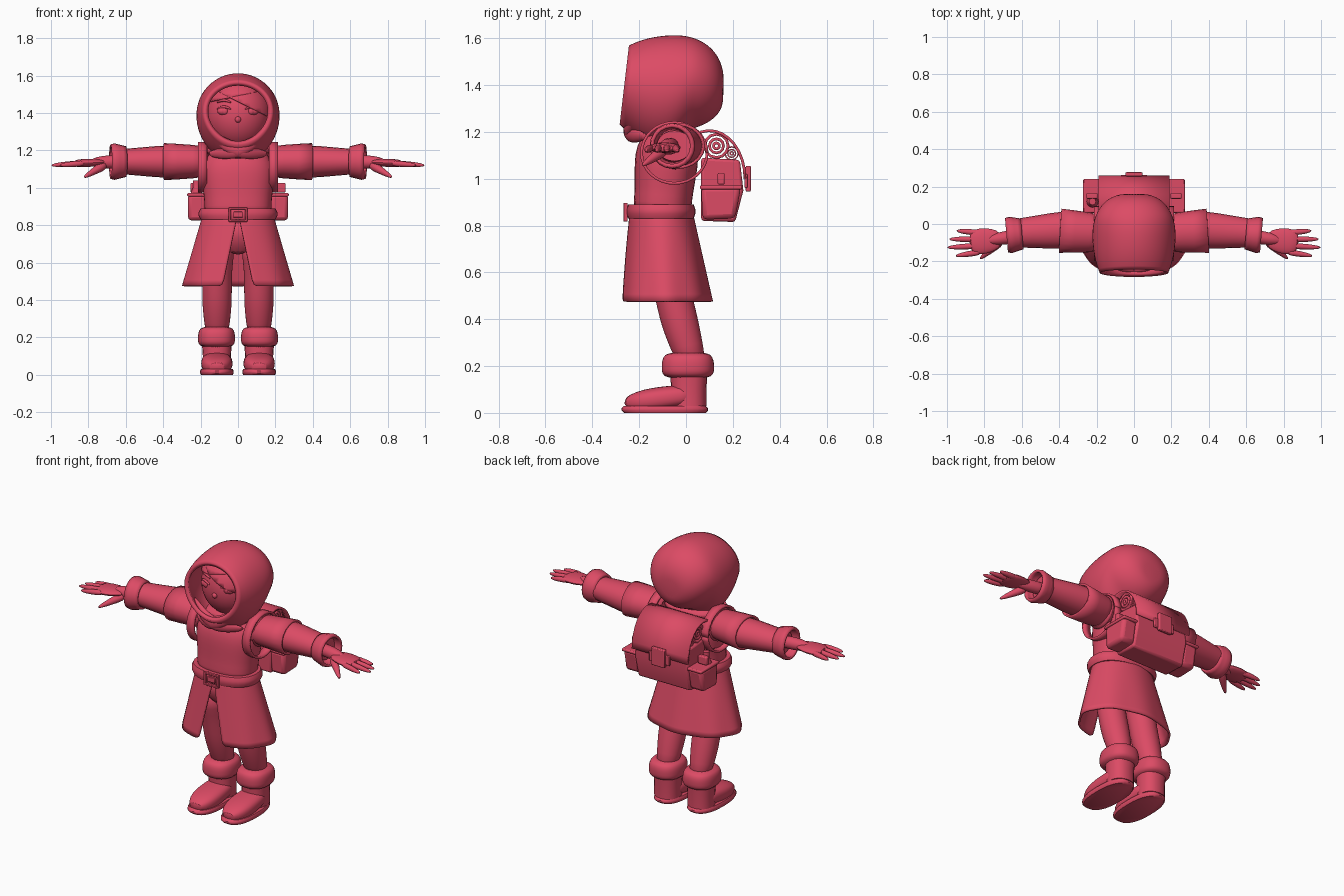
import bpy, bmesh, math
from mathutils import Vector

cube = bpy.data.objects.get("Cube")
if cube:
    bpy.data.objects.remove(cube, do_unlink=True)

red = bpy.data.materials.new("rose_red")
red.use_nodes = True
red.diffuse_color = (.72, .07, .13, 1)
red.node_tree.nodes["Principled BSDF"].inputs["Base Color"].default_value = red.diffuse_color


def finish(name, bm, mirror=False, smooth=0, thick=0, offset=0, bevel=0):
    """Turn a bmesh into a shaded object with its modifiers."""
    bmesh.ops.recalc_face_normals(bm, faces=bm.faces)
    mesh = bpy.data.meshes.new(name)
    bm.to_mesh(mesh)
    bm.free()
    mesh.materials.append(red)
    ob = bpy.data.objects.new(name, mesh)
    bpy.context.collection.objects.link(ob)
    if mirror:
        ob.modifiers.new("mirror", 'MIRROR').use_mirror_merge = False
    if smooth:
        modifier = ob.modifiers.new("smooth", 'SUBSURF')
        modifier.levels = modifier.render_levels = smooth
    if thick:
        modifier = ob.modifiers.new("thickness", 'SOLIDIFY')
        modifier.thickness, modifier.offset = thick, offset
    if bevel:
        modifier = ob.modifiers.new("bevel", 'BEVEL')
        modifier.width, modifier.segments = bevel, 2
    bpy.ops.object.select_all(action='DESELECT')
    ob.select_set(True)
    bpy.context.view_layer.objects.active = ob
    bpy.ops.object.shade_smooth_by_angle(angle=math.radians(45))


def skin(bm, rings, closed=True):
    """Join successive rings of points with quads."""
    rows = [[bm.verts.new(point) for point in ring] for ring in rings]
    count = len(rows[0])
    for low, high in zip(rows, rows[1:]):
        for i in range(count if closed else count - 1):
            j = (i + 1) % count
            bm.faces.new((low[i], low[j], high[j], high[i]))
    return rows


def tube(name, start, end, radii, flat=1, power=2, bow=(0, 0, 0), sides=20, cap=True, **options):
    """Evenly spaced superellipse sections from start to end, bowed sideways."""
    start, end, bow = Vector(start), Vector(end), Vector(bow)
    along = (end - start).normalized()
    across = Vector((1, 0, 0)) if abs(along.z) > .7 else along.cross((0, 0, 1)).normalized()
    upward = across.cross(along)

    def rounded(value):
        return math.copysign(abs(value) ** (2 / power), value)

    rings = []
    for step, radius in enumerate(radii):
        t = step / (len(radii) - 1)
        centre = start.lerp(end, t) + bow * math.sin(math.pi * t)
        angles = [math.tau * i / sides for i in range(sides)]
        rings.append([centre + across * radius * rounded(math.cos(a))
                      + upward * radius * flat * rounded(math.sin(a)) for a in angles])
    bm = bmesh.new()
    rows = skin(bm, rings)
    if cap:
        bm.faces.new(rows[0])
        bm.faces.new(rows[-1])
    finish(name, bm, **options)


def sweep(name, profile, left, right, solid=True, **options):
    """Extrude a (y, z) profile sideways, as a solid or an open sheet."""
    bm = bmesh.new()
    rows = skin(bm, [[(x, y, z) for y, z in profile] for x in (left, right)], solid)
    if solid:
        for row in rows:
            bm.faces.new(row)
    finish(name, bm, **options)


def box(name, centre, size, **options):
    bm = bmesh.new()
    bmesh.ops.create_cube(bm, size=1)
    bmesh.ops.scale(bm, vec=size, verts=bm.verts)
    bmesh.ops.translate(bm, vec=centre, verts=bm.verts)
    finish(name, bm, **options)


def ball(name, centre, radii, cut_point=None, cut_normal=None, **options):
    """Ellipsoid, optionally keeping only the side the cut normal points to."""
    bm = bmesh.new()
    bmesh.ops.create_uvsphere(bm, u_segments=32, v_segments=20, radius=1)
    bmesh.ops.scale(bm, vec=radii, verts=bm.verts)
    bmesh.ops.translate(bm, vec=centre, verts=bm.verts)
    if cut_point:
        bmesh.ops.bisect_plane(bm, geom=bm.verts[:] + bm.edges[:] + bm.faces[:],
                               plane_co=cut_point, plane_no=cut_normal, clear_inner=True)
    finish(name, bm, **options)


def arc(centre_y, centre_z, radius_y, radius_z, degrees, steps):
    angles = [math.radians(degrees) * i / steps for i in range(steps + 1)]
    return [(centre_y + radius_y * math.cos(a), centre_z + radius_z * math.sin(a)) for a in angles]


# Hood: an egg open at the face, hanging lower behind the lip
bm = bmesh.new()
rings = []
steps, sides = 14, 28
for step in range(steps):
    t = step / steps
    phi = math.pi * (.27 + .73 * t)
    girth = math.sin(phi) ** .7
    depth = math.cos(phi) * (.3 if phi < math.pi / 2 else .21)
    drop = .17 + .08 * max(0, math.sin(math.tau * t))
    ring = []
    for i in range(sides):
        a = math.tau * i / sides
        low = (1 - math.cos(a)) / 2
        height = (.245 * (1 - low) - drop * low) * girth
        ring.append((.232 * girth * math.sin(a) * (1 - low * low / 8),
                     -.045 - depth - .04 * low * (1 - t), 1.37 + height))
    rings.append(ring)
bm.faces.new(skin(bm, rings)[-1])
finish("hood", bm, smooth=1, thick=.025, offset=-1)

# Scarf folds crossing below the chin
for side, name in ((1, "scarf_fold_over"), (-1, "scarf_fold_under")):
    tube(name, (-.165 * side, -.2, 1.3), (.16 * side, -.17, 1.18), (.01, .02, .026, .026, .02, .01),
         flat=1.5, bow=(0, -.06, -.04), smooth=1)

# Head and face
ball("head", (0, -.065, 1.39), (.17, .165, .19))
for name, point, normal in (("hair_sweep", (.05, 0, 1.5), (-.2, 0, 1)),
                            ("hair_side", (-.08, 0, 1.5), (.5, 0, 1))):
    ball(name, (0, -.07, 1.4), (.174, .174, .18), point, normal, thick=.008)
ball("eye", (.074, -.2, 1.41), (.037, .02, .022), mirror=True)
ball("iris", (.07, -.212, 1.41), (.017, .012, .019), mirror=True)
ball("nose", (0, -.228, 1.365), (.016, .014, .016))
for name, height, front in (("eyelid", 1.42, -.225), ("eyebrow", 1.455, -.217)):
    tube(name, (.035, front, height), (.115, front + .04, height), (.004, .008, .008, .008, .004),
         bow=(0, -.01, .014), sides=8, smooth=1, mirror=True)

# Tunic, collar and hips
tube("tunic", (0, -.105, .83), (0, -.07, 1.23), (.185, .18, .185, .195, .2, .18, .1),
     flat=.69, power=2.4, smooth=1)
tube("collar", (0, -.07, 1.17), (0, -.06, 1.24), (.2, .18, .1), flat=.62, smooth=1)
tube("hips", (0, -.09, .64), (0, -.1, .84), (.1, .17, .17), flat=.68, smooth=1)

# Skirt widening downwards, with a front slit and soft folds
bm = bmesh.new()
rows = []
steps, columns = 6, 48
for step in range(steps + 1):
    t = step / steps
    wide, deep = .185 + .105 * t, .13 + .062 * t
    gap = math.asin((.003 + .08 * t) / wide)
    row = []
    for i in range(columns + 1):
        a = gap + (math.tau - 2 * gap) * i / columns
        fold = 1 + .018 * t * math.cos(8 * a)
        row.append((fold * wide * math.sin(a), -.105 + .02 * t - fold * deep * math.cos(a), .85 - .375 * t))
    rows.append(row)
skin(bm, rows, closed=False)
finish("skirt", bm, smooth=1, thick=.012)

# Belt and framed buckle
tube("belt", (0, -.107, .83), (0, -.107, .89), (.2, .21, .21, .2), flat=.7, power=2.3, sides=32)
for side in (-1, 1):
    box("belt_buckle_bar", (0, -.258, .857 + side * .034), (.1, .018, .012), bevel=.003)
    box("belt_buckle_post", (side * .044, -.258, .857), (.012, .018, .07), bevel=.003)
box("belt_buckle_tongue", (0, -.257, .857), (.05, .012, .03), bevel=.003)

# Legs, boots and soles
tube("leg", (.112, -.09, .72), (.112, .03, .2), (.1, .09, .08, .08, .08, .07, .06),
     bow=(0, -.015, 0), smooth=1, mirror=True)
tube("boot_cuff", (.115, .008, .145), (.115, .008, .26), (.08, .1, .1, .1, .095, .08),
     flat=1.13, power=2.4, smooth=1, mirror=True)
tube("boot_shaft", (.113, .012, .03), (.113, .012, .17), (.075, .075, .08), power=2.3, mirror=True)
tube("boot_foot", (.113, -.265, .04), (.113, .04, .08), (.04, .075, .085, .085, .08, .07),
     flat=.6, power=2.6, smooth=1, mirror=True)
tube("boot_sole", (.113, -.09, 0), (.113, -.09, .03), (.085, .09, .09, .085),
     flat=2.05, power=2.5, sides=32, mirror=True)

# Layered sleeves with turned cuffs
tube("armhole_trim", (.185, -.045, 1.14), (.215, -.045, 1.14), (.09, .1, .1, .09), mirror=True)
tube("short_sleeve", (.16, -.05, 1.14), (.395, -.036, 1.14), (.085, .1, .107, .112),
     flat=.83, cap=False, thick=.012, mirror=True)
tube("long_sleeve", (.34, -.03, 1.14), (.64, -.05, 1.14), (.1, .095, .085, .075),
     flat=.87, mirror=True)
tube("sleeve_cuff", (.6, -.053, 1.14), (.68, -.06, 1.14), (.075, .08, .085, .09, .085),
     cap=False, thick=.015, mirror=True)

# Hands with four fingers and a thumb
tube("wrist", (.6, -.06, 1.14), (.79, -.09, 1.135), (.036, .036, .036, .02), smooth=1, mirror=True)
tube("palm", (.71, -.08, 1.137), (.88, -.1, 1.13), (.04, .06, .07, .07, .055),
     flat=.32, smooth=1, mirror=True)
for i, (name, reach) in enumerate(zip(("little", "ring", "middle", "index"), (.95, .99, 1, .955))):
    tube(name + "_finger", (.82, -.048 - .034 * i, 1.132), (reach, -.036 - .045 * i, 1.12),
         (.015, .017, .016, .014, .006), sides=10, smooth=1, mirror=True)
tube("thumb", (.71, -.09, 1.125), (.825, -.188, 1.055), (.024, .026, .02, .015, .006),
     sides=10, smooth=1, mirror=True)

# Backpack body, side pockets and rolled bedding
sweep("pack_body", ((.065, .82), (.21, .815), (.245, .95), (.23, 1.08), (.065, 1.09)),
      -.18, .18, bevel=.012)
sweep("side_pocket", ((.07, .825), (.21, .83), (.235, .965), (.065, .965)),
      .17, .268, bevel=.02, mirror=True)
box("pocket_rim", (.222, .15, .963), (.1, .18, .018), bevel=.006, mirror=True)
box("side_clasp", (.225, .15, 1), (.06, .03, .05), bevel=.006, mirror=True)
for scale in (1, .6, .25):
    tube("large_bedroll", (-.175, .13, 1.14), (.175, .13, 1.14), (.05 * scale, .05 * scale),
         sides=12, cap=False, thick=.012)
    tube("small_bedroll", (-.17, .195, 1.108), (.17, .195, 1.108), (.028 * scale, .028 * scale),
         sides=12, cap=False, thick=.006)
tube("bottle", (-.222, .12, .9), (-.222, .12, 1.04), (.032, .032, .032, .018, .018))

# Pack flap, buckle and shoulder straps
sweep("pack_flap", arc(.1, 1, .152, .205, 115, 10), -.19, .19, solid=False, thick=.012)
box("flap_point", (0, .256, .99), (.14, .012, .06), bevel=.004)
box("pack_buckle", (0, .266, 1), (.09, .022, .11), bevel=.005)
sweep("shoulder_strap", arc(-.05, 1.11, .14, .13, 360, 32), .165, .215,
      solid=False, thick=.012, mirror=True)
